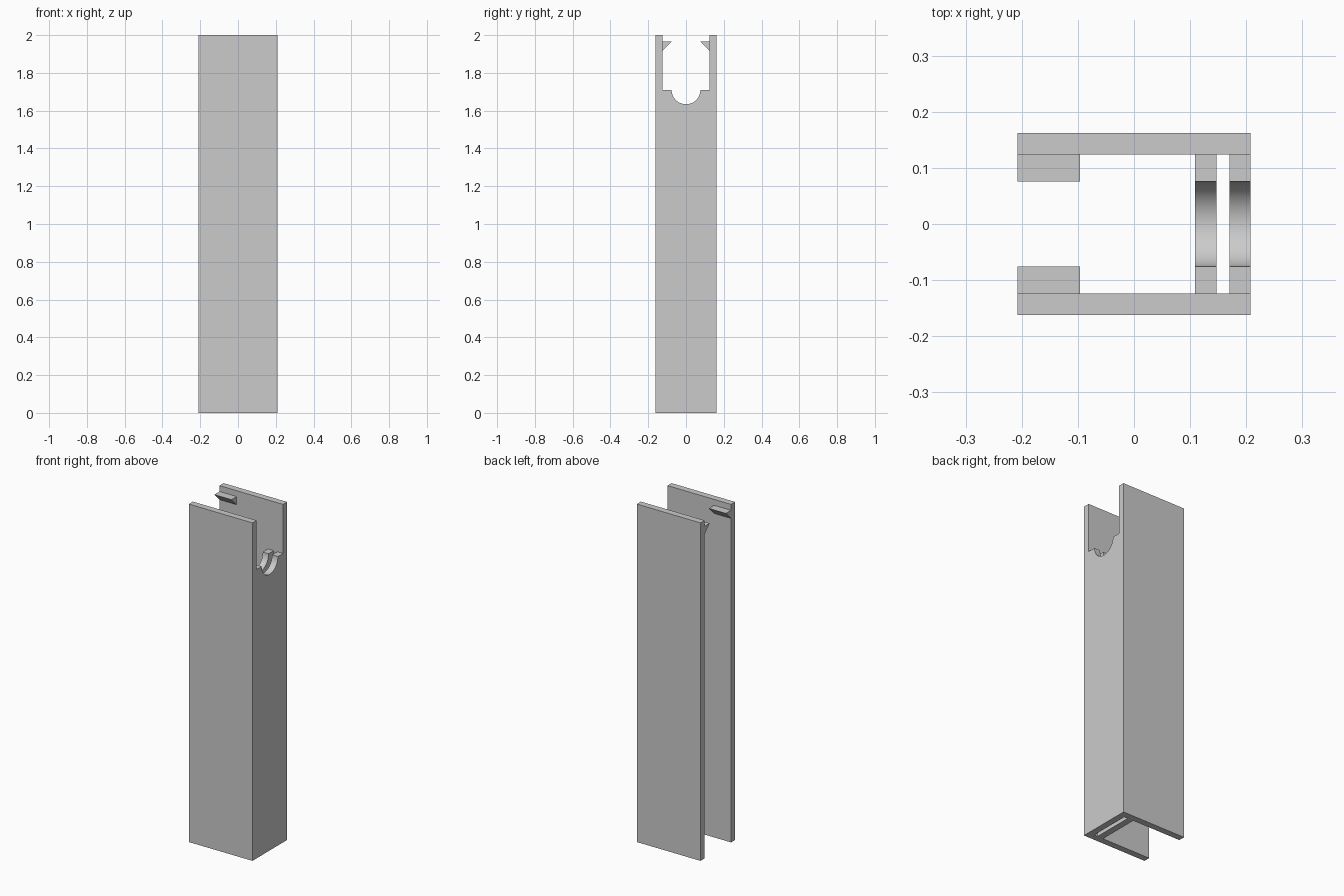
import bpy, bmesh, math

if "Cube" in bpy.data.objects:
    bpy.data.objects.remove(bpy.data.objects["Cube"], do_unlink=True)

GREY = (0.6, 0.6, 0.6, 1)
mat = bpy.data.materials.new("plain grey")
mat.use_nodes = True
mat.diffuse_color = GREY
mat.node_tree.nodes["Principled BSDF"].inputs["Base Color"].default_value = GREY

LENGTH_X, OUTER_Y, INNER_Y = 0.208, 0.162, 0.124
HEIGHT, WEB_TOP, NOTCH_R = 2.0, 1.71, 0.076


def extrude_x(name, profile, x0, x1):
    """Extrude a closed (y, z) profile from x0 to x1."""
    bm = bmesh.new()
    face = bm.faces.new([bm.verts.new((x0, y, z)) for y, z in profile])
    ext = bmesh.ops.extrude_face_region(bm, geom=[face], use_keep_orig=True)
    verts = [g for g in ext["geom"] if isinstance(g, bmesh.types.BMVert)]
    bmesh.ops.translate(bm, verts=verts, vec=(x1 - x0, 0, 0))
    bmesh.ops.recalc_face_normals(bm, faces=bm.faces)
    mesh = bpy.data.meshes.new(name)
    bm.to_mesh(mesh)
    bm.free()
    mesh.materials.append(mat)
    obj = bpy.data.objects.new(name, mesh)
    bpy.context.collection.objects.link(obj)
    return obj


# Side walls, each with a snap hook near the top of the open end
for side, s in (("front", -1), ("back", 1)):
    extrude_x(side + "_wall", [(s * INNER_Y, 0), (s * OUTER_Y, 0),
              (s * OUTER_Y, HEIGHT), (s * INNER_Y, HEIGHT)], -LENGTH_X, LENGTH_X)
    extrude_x(side + "_hook", [(s * INNER_Y, 1.965), (s * 0.076, 1.965),
              (s * INNER_Y, 1.917)], -LENGTH_X, -0.096)

# Twin end plates with a round notch in the top edge
arc = [(NOTCH_R * math.cos(a), WEB_TOP - NOTCH_R * math.sin(a))
       for a in (math.pi * i / 32 for i in range(33))]
plate = [(-INNER_Y, WEB_TOP), (-INNER_Y, 0), (INNER_Y, 0), (INNER_Y, WEB_TOP)] + arc
for name, x0, x1 in (("inner_end_plate", 0.109, 0.147), ("outer_end_plate", 0.17, LENGTH_X)):
    obj = extrude_x(name, plate, x0, x1)
    bpy.ops.object.select_all(action="DESELECT")
    obj.select_set(True)
    bpy.context.view_layer.objects.active = obj
    bpy.ops.object.shade_smooth_by_angle(angle=math.radians(30))
